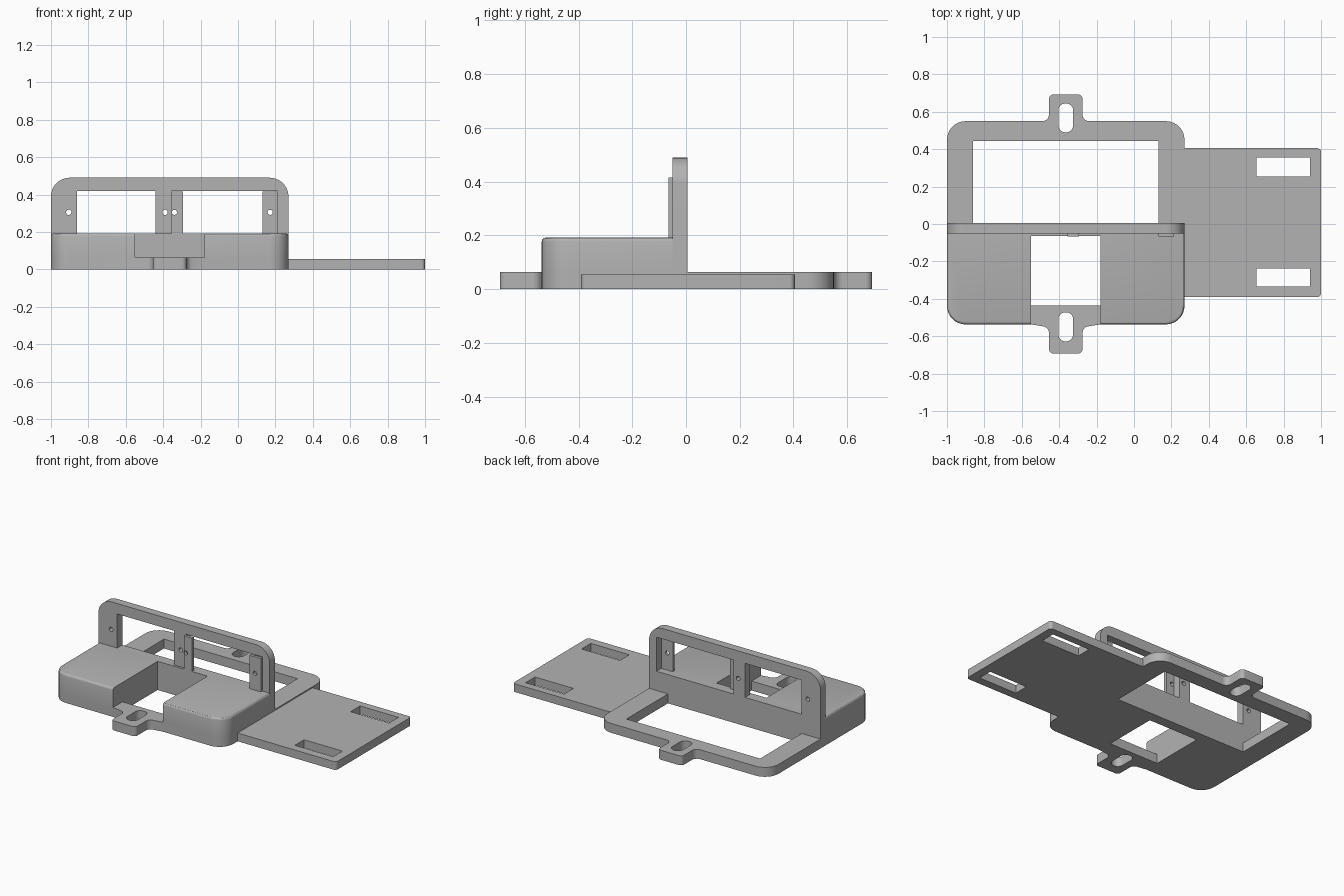
import bpy, bmesh, math
from mathutils import Vector, Matrix

cube = bpy.data.objects.get("Cube")
if cube:
    bpy.data.objects.remove(cube, do_unlink=True)

grey = bpy.data.materials.new("plain grey")
grey.use_nodes = True
GREY = (0.45, 0.45, 0.45, 1)
grey.diffuse_color = GREY
grey.node_tree.nodes["Principled BSDF"].inputs["Base Color"].default_value = GREY


def fillet(corners, steps=8):
    """Outline from (x, y, radius) corners, each replaced by an arc."""
    out = []
    for i, (x, y, r) in enumerate(corners):
        p = Vector((x, y))
        if r == 0:
            out.append(p)
            continue
        a = (Vector(corners[i - 1][:2]) - p).normalized()
        b = (Vector(corners[(i + 1) % len(corners)][:2]) - p).normalized()
        half = a.angle(b) / 2
        centre = p + (a + b).normalized() * r / math.sin(half)
        start = p + a * r / math.tan(half) - centre
        end = p + b * r / math.tan(half) - centre
        sweep = start.angle_signed(end)
        for k in range(steps + 1):
            out.append(centre + Matrix.Rotation(-sweep * k / steps, 2) @ start)
    return out


def box(x0, x1, y0, y1, r=0):
    return fillet([(x0, y0, r), (x1, y0, r), (x1, y1, r), (x0, y1, r)])


def disc(x, y, r):
    return box(x - r, x + r, y - r, y + r, r * 0.97)


def extrude(name, outline, low, high, holes=(), upright=False, round_edge=None):
    """Extrude an outline with holes along z, or along y when upright."""
    bm = bmesh.new()
    loops = [[bm.verts.new((p.x, p.y, low)) for p in loop] for loop in (outline, *holes)]
    if holes:
        edges = [bm.edges.new((l[i - 1], l[i])) for l in loops for i in range(len(l))]
        bmesh.ops.triangle_fill(bm, edges=edges, use_beauty=True)
    else:
        bm.faces.new(loops[0])
    top = bmesh.ops.extrude_face_region(bm, geom=bm.faces[:])["geom"]
    bmesh.ops.translate(bm, vec=(0, 0, high - low),
                        verts=[v for v in top if isinstance(v, bmesh.types.BMVert)])
    bmesh.ops.recalc_face_normals(bm, faces=bm.faces)
    if round_edge:
        chosen = [e for e in bm.edges if all(v.co.z > high - 1e-4 for v in e.verts)
                  and round_edge((e.verts[0].co + e.verts[1].co) / 2)]
        bmesh.ops.bevel(bm, geom=chosen, offset=0.015, segments=3,
                        profile=0.5, affect='EDGES')
    if upright:
        # outline y becomes z, depth becomes y
        for v in bm.verts:
            v.co = (v.co.x, v.co.z, v.co.y)
        bmesh.ops.recalc_face_normals(bm, faces=bm.faces)
    mesh = bpy.data.meshes.new(name)
    bm.to_mesh(mesh)
    bm.free()
    mesh.materials.append(grey)
    obj = bpy.data.objects.new(name, mesh)
    bpy.context.collection.objects.link(obj)
    bpy.ops.object.select_all(action='DESELECT')
    obj.select_set(True)
    bpy.context.view_layer.objects.active = obj
    bpy.ops.object.shade_smooth_by_angle(angle=math.radians(30))
    return obj


L, R, FRONT, BACK = -1.0, 0.27, -0.537, 0.55     # main body
NL, NR = -0.55, -0.18                            # front notch
TL, TR, TIP, MID = -0.455, -0.275, 0.693, -0.365  # screw tabs
PLATE, DECK, WALL, REAR = 0.063, 0.192, -0.05, 0.005

# Base plate with both screw tabs, two openings and two slots
base = fillet([
    (L, FRONT, 0.1), (NL, FRONT, 0), (TL, FRONT - 0.015, 0.035),
    (TL, -TIP, 0.025), (TR, -TIP, 0.025), (TR, FRONT - 0.015, 0.035),
    (NR, FRONT, 0), (R, FRONT, 0.1), (R, BACK, 0.1),
    (TR, BACK, 0.035), (TR, TIP, 0.025), (TL, TIP, 0.025),
    (TL, BACK, 0.035), (L, BACK, 0.1)])
extrude("base_plate", base, 0, PLATE, [
    box(-0.86, 0.13, REAR, 0.445),
    box(NL, NR, -0.437, -0.065),
    box(MID - 0.04, MID + 0.04, 0.49, 0.645, 0.039),
    box(MID - 0.04, MID + 0.04, -0.628, -0.472, 0.039)])

# Raised front deck, notched in the middle, outer top edges rounded
deck = fillet([
    (L, FRONT, 0.1), (NL, FRONT, 0), (NL, -0.065, 0), (NR, -0.065, 0),
    (NR, FRONT, 0), (R, FRONT, 0.1), (R, WALL, 0), (L, WALL, 0)])
extrude("front_deck", deck, PLATE, DECK,
        round_edge=lambda m: m.y < -0.43 or m.x < L + 0.01 or m.x > R - 0.01)

# Upright wall with two windows and screw holes
wall = fillet([(L, PLATE, 0), (R, PLATE, 0), (R, 0.49, 0.1), (L, 0.49, 0.1)])
extrude("upright_wall", wall, WALL, REAR, [
    box(-0.86, -0.44, DECK, 0.42),
    box(-0.355, 0.215, DECK, 0.42),
    disc(-0.905, 0.305, 0.014), disc(-0.39, 0.305, 0.014)], upright=True)

# Thin mounting strips at the ends of the second window
for name, x0, x1, hole in (("middle_strip", -0.355, -0.295, -0.34),
                           ("left_strip", 0.13, 0.215, 0.172)):
    extrude(name, box(x0, x1, DECK, 0.415), -0.066, -0.046,
            [disc(hole, 0.305, 0.0135)], upright=True)

# Side panel with two strap slots
panel = fillet([(R, -0.39, 0), (1, -0.39, 0.02), (1, 0.405, 0.02), (R, 0.405, 0)])
extrude("side_panel", panel, 0, 0.055, [
    box(0.655, 0.94, 0.255, 0.355), box(0.655, 0.94, -0.335, -0.237)])
